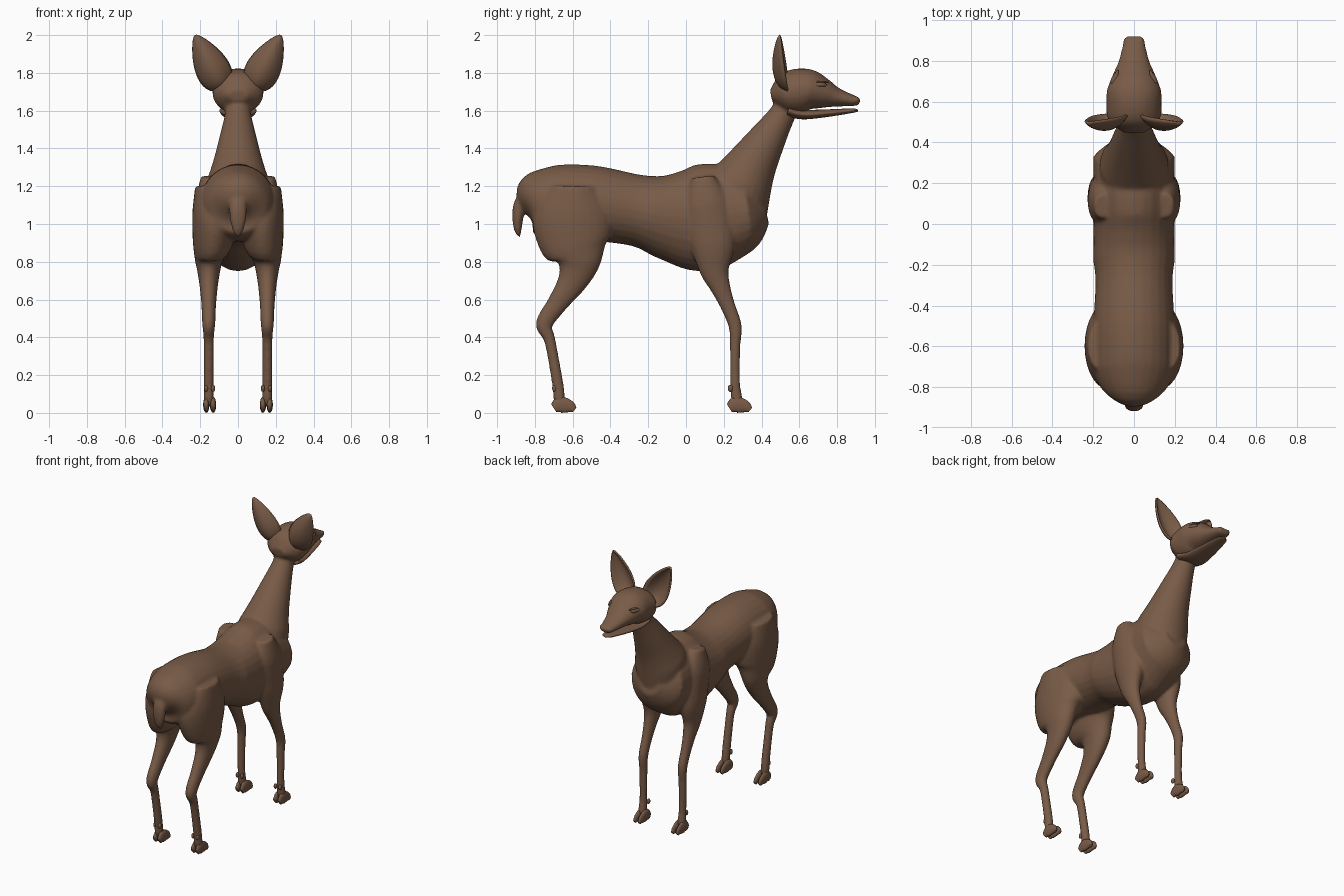
import bpy, bmesh
from math import sin, cos, pi, radians
from mathutils import Vector, Matrix

cube = bpy.data.objects.get("Cube")
if cube:
    bpy.data.objects.remove(cube, do_unlink=True)

# One coat colour
coat = bpy.data.materials.new("brown coat")
coat.use_nodes = True
colour = (0.19, 0.105, 0.063, 1)
coat.diffuse_color = colour
shader = next(node for node in coat.node_tree.nodes if node.type == 'BSDF_PRINCIPLED')
shader.inputs["Base Color"].default_value = colour
shader.inputs["Roughness"].default_value = 0.8


def finish(name, bm, mirrored=False):
    """Turn a bmesh into a smooth, coloured object."""
    bmesh.ops.recalc_face_normals(bm, faces=bm.faces)
    mesh = bpy.data.meshes.new(name)
    bm.to_mesh(mesh)
    bm.free()
    mesh.materials.append(coat)
    for poly in mesh.polygons:
        poly.use_smooth = True
    obj = bpy.data.objects.new(name, mesh)
    bpy.context.collection.objects.link(obj)
    if mirrored:
        obj.modifiers.new("Mirror", 'MIRROR').use_axis = (True, False, False)
    return obj


def spline(before, start, end, after, t):
    """Catmull-Rom point between start and end."""
    return start + t / 2 * (end - before
                            + t * (2 * before - 5 * start + 4 * end - after)
                            + t * t * (3 * start - before - 3 * end + after))


def resample(points, steps=5):
    """Smooth a short list of (y, z, radius) stations."""
    stations = [Vector(p) for p in points]
    stations = [stations[0]] + stations + [stations[-1]]
    result = []
    for i in range(len(points) - 1):
        result += [spline(*stations[i:i + 4], s / steps) for s in range(steps)]
    return result + [stations[-1]]


def loft(bm, points, width, offset=lambda radius: 0, sides=28):
    """Skin oval rings set square to a path; width and offset are rules on the radius."""
    path = resample(points)
    loops = []
    for i, (y, z, radius) in enumerate(path):
        ahead = path[min(i + 1, len(path) - 1)] - path[max(i - 1, 0)]
        square = Vector((0, -ahead.y, ahead.x)).normalized() * radius
        centre = Vector((offset(radius), y, z))
        sideways = Vector((width(radius), 0, 0))
        angles = [2 * pi * k / sides for k in range(sides)]
        loops.append([bm.verts.new(centre + square * cos(a) + sideways * sin(a))
                      for a in angles])
    for low, high in zip(loops, loops[1:]):
        for k in range(sides):
            bm.faces.new((low[k - 1], low[k], high[k], high[k - 1]))
    bm.faces.new(loops[0])
    bm.faces.new(loops[-1])


def ball(bm, place, size, turn=0):
    matrix = (Matrix.Translation(place) @ Matrix.Rotation(radians(turn), 4, 'Z')
              @ Matrix.Diagonal((*size, 1)))
    bmesh.ops.create_uvsphere(bm, u_segments=16, v_segments=10, radius=1, matrix=matrix)


# Stations along each part: y, z, radius
trunk = [(-.88, 1.1, .04), (-.82, 1.12, .15), (-.7, 1.11, .2), (-.5, 1.11, .2),
         (-.25, 1.07, .19), (-.1, 1.04, .23), (.05, 1.03, .28), (.2, 1.05, .27),
         (.33, 1.06, .2), (.42, 1.08, .08)]
neck = [(.25, 1.13, .2), (.34, 1.3, .14), (.43, 1.45, .1), (.51, 1.58, .07),
        (.55, 1.66, .07)]
skull = [(.45, 1.68, .03), (.51, 1.69, .1), (.58, 1.7, .12), (.65, 1.71, .11),
         (.73, 1.69, .08), (.8, 1.67, .05), (.9, 1.65, .025), (.92, 1.645, .01)]
tail = [(-.83, 1.19, .03), (-.88, 1.11, .03), (-.89, 1.04, .03), (-.89, .97, .02),
        (-.88, .93, .006)]
jaw = [(.54, 1.6, .03), (.62, 1.58, .026), (.75, 1.587, .02), (.88, 1.6, .012),
       (.91, 1.6, .005)]
hind_leg = [(-.6, 1.2, .12), (-.6, 1.05, .21), (-.59, .9, .19), (-.57, .8, .12),
            (-.6, .7, .08), (-.68, .58, .055), (-.75, .47, .045), (-.72, .38, .03),
            (-.68, .16, .03), (-.67, .07, .03), (-.66, .04, .02)]
front_leg = [(.09, 1.25, .06), (.11, 1.1, .12), (.14, .9, .12), (.15, .76, .08),
             (.18, .67, .055), (.22, .57, .04), (.26, .46, .035), (.26, .35, .028),
             (.26, .16, .026), (.27, .07, .03), (.27, .04, .02)]

# Body: all soft parts fused into one skin
bm = bmesh.new()
loft(bm, trunk, lambda radius: min(radius, .2))
loft(bm, neck, lambda radius: min(radius, .17))
loft(bm, skull, lambda radius: min(radius + .025, .135))
loft(bm, tail, lambda radius: radius * 1.5)
for side in (1, -1):
    for leg in (hind_leg, front_leg):
        loft(bm, leg, lambda radius: .012 + radius / 2,
             lambda radius: side * (.155 - max(0, radius - .12) / 3))
    ball(bm, (side * .145, .27, 1.03), (.05, .06, .12))     # point of shoulder
    ball(bm, (side * .03, .9, 1.66), (.022, .022, .016))    # nostril rim
body = finish("body", bm)
fuse = body.modifiers.new("Fuse", 'REMESH')
fuse.mode = 'VOXEL'
fuse.voxel_size = 0.01
fuse.use_smooth_shade = True
soften = body.modifiers.new("Soften", 'SMOOTH')
soften.factor = 0.5
soften.iterations = 5

# Lower jaw, set just under the mouth line
bm = bmesh.new()
loft(bm, jaw, lambda radius: radius * 3.3)
finish("lower_jaw", bm)

# Closed eyes: lid with a thin raised brow
bm = bmesh.new()
ball(bm, (.1, .71, 1.737), (.012, .038, .013), 20)
ball(bm, (.093, .715, 1.752), (.01, .045, .005), 20)
finish("eyelids", bm, mirrored=True)

# Ears: cupped leaves open to the face
bm = bmesh.new()
base, tip = Vector((.085, 0, 1.725)), Vector((.225, 0, 1.997))
axis = tip - base
across = Vector((axis.z, 0, -axis.x)).normalized()
rows, cols = 18, 12
grid = []
for r in range(rows + 1):
    t = r / rows
    swell = max(sin(pi * (.03 + .965 * t) ** .62), .01) ** .7
    row = []
    for c in range(cols + 1):
        u = 2 * c / cols - 1
        point = base + axis * t + across * (u * .088 * swell)
        point.y = .54 - .04 * t - .062 * swell * (1 - u * u)
        row.append(bm.verts.new(point))
    grid.append(row)
for low, high in zip(grid, grid[1:]):
    for c in range(cols):
        bm.faces.new((low[c], low[c + 1], high[c + 1], high[c]))
ears = finish("ears", bm, mirrored=True)
thick = ears.modifiers.new("Thickness", 'SOLIDIFY')
thick.thickness = 0.012
thick.offset = 0

# Cloven hooves and dewclaws; each toe ring rests on the ground
toe_shape = ((0, .025), (.03, .042), (.06, .04), (.09, .03), (.11, .015))
for name, heel in (("front_hooves", .23), ("hind_hooves", -.7)):
    bm = bmesh.new()
    for toe in (-1, 1):
        x = .15 + toe * .018
        loft(bm, [(heel + along, radius, radius) for along, radius in toe_shape],
             lambda radius: .006 + radius / 4, lambda radius: x, sides=16)
        ball(bm, (x, heel + .005, .13), (.011, .014, .019))
    finish(name, bm, mirrored=True)
